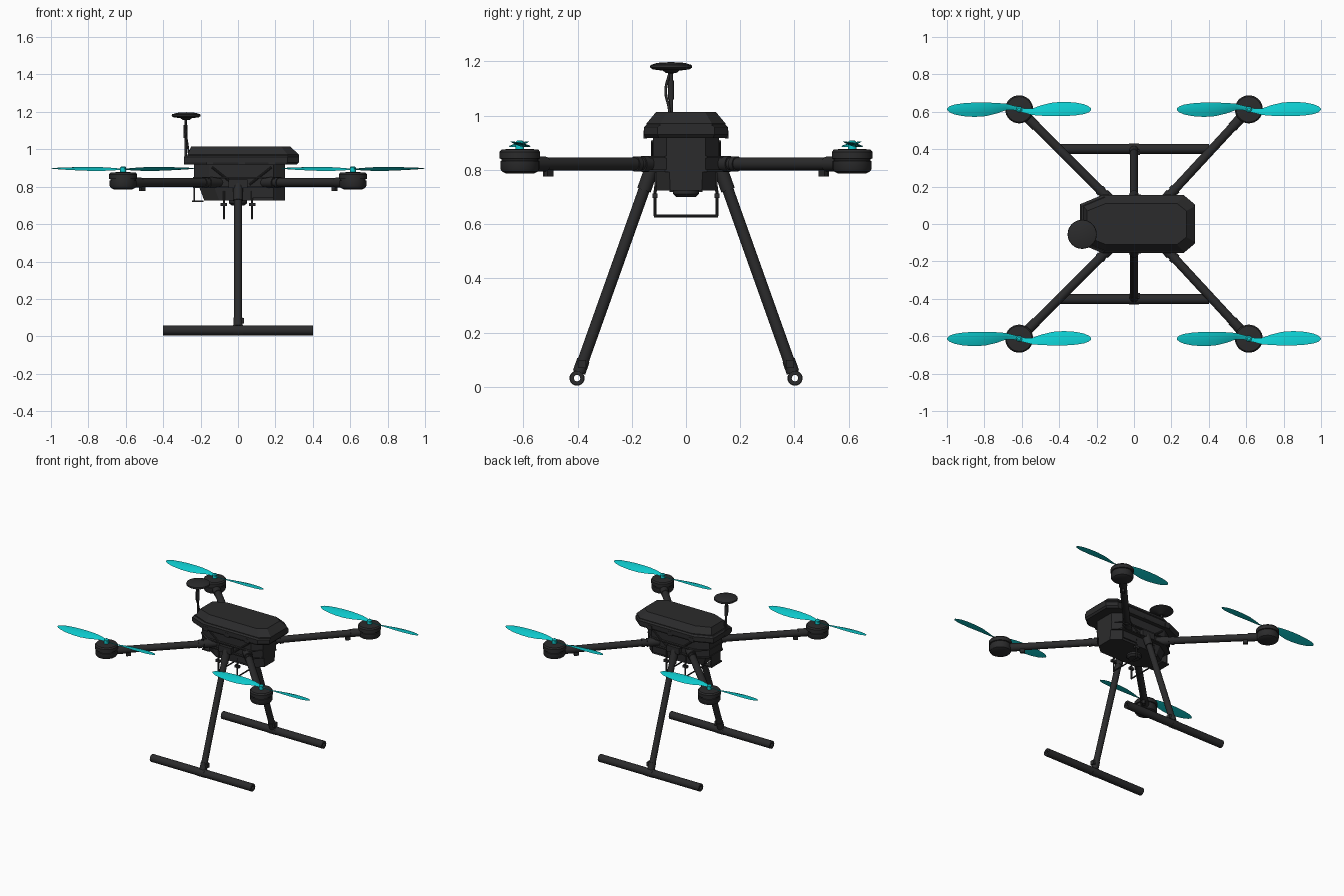
import bpy, bmesh, math
from mathutils import Vector, Matrix

old = bpy.data.objects.get("Cube")
if old:
    bpy.data.objects.remove(old, do_unlink=True)


def material(name, rgb):
    m = bpy.data.materials.new(name)
    m.use_nodes = True
    m.diffuse_color = (*rgb, 1)
    b = m.node_tree.nodes["Principled BSDF"]
    b.inputs["Base Color"].default_value = (*rgb, 1)
    b.inputs["Roughness"].default_value = 0.6
    return m


DARK = material("charcoal", (0.024, 0.024, 0.025))
TEAL = material("turquoise", (0.004, 0.6, 0.62))


def finish(bm, name, mat=DARK, smooth=True):
    bmesh.ops.remove_doubles(bm, verts=bm.verts, dist=1e-5)
    bmesh.ops.recalc_face_normals(bm, faces=bm.faces)
    me = bpy.data.meshes.new(name)
    bm.to_mesh(me)
    bm.free()
    me.materials.append(mat)
    ob = bpy.data.objects.new(name, me)
    bpy.context.collection.objects.link(ob)
    if smooth:
        bpy.ops.object.select_all(action="DESELECT")
        ob.select_set(True)
        bpy.context.view_layer.objects.active = ob
        bpy.ops.object.shade_smooth_by_angle(angle=math.radians(32))
    return ob


def lathe(name, profile, origin, direction=(0, 0, 1), mat=DARK, n=28):
    """Spin (radius, height) points around an axis."""
    bm = bmesh.new()
    vs = [bm.verts.new((r, 0, z)) for r, z in profile]
    es = [bm.edges.new(p) for p in zip(vs, vs[1:])]
    bmesh.ops.spin(bm, geom=vs + es, cent=(0, 0, 0), axis=(0, 0, 1),
                   angle=2 * math.pi, steps=n)
    rot = Vector(direction).to_track_quat("Z", "Y").to_matrix().to_4x4()
    bm.transform(Matrix.Translation(origin) @ rot)
    return finish(bm, name, mat)


def tube(name, a, b, r, bore=0, mat=DARK, n=20):
    d = Vector(b) - Vector(a)
    L = d.length
    prof = [(bore, 0), (r, 0), (r, L), (bore, L)]
    if bore:
        prof.append((bore, 0))
    return lathe(name, prof, a, d, mat, n)


def box(name, centre, size, rot_z=0, tilt_x=0, mat=DARK):
    bm = bmesh.new()
    bmesh.ops.create_cube(bm, size=1, matrix=Matrix.Translation(centre)
                          @ Matrix.Rotation(rot_z, 4, "Z") @ Matrix.Rotation(tilt_x, 4, "X")
                          @ Matrix.Diagonal((*size, 1)))
    return finish(bm, name, mat, False)


def loft(name, sections, mat=DARK, smooth=False, closed=True):
    """Skin a list of equal-length rings and cap both ends."""
    bm = bmesh.new()
    rings = [[bm.verts.new(p) for p in s] for s in sections]
    n = len(rings[0])
    for a, b in zip(rings, rings[1:]):
        for i in range(n):
            j = (i + 1) % n
            bm.faces.new((a[i], a[j], b[j], b[i]))
    bm.faces.new(rings[0])
    bm.faces.new(rings[-1])
    return finish(bm, name, mat, smooth)


def octagon(z, x0, x1, h, cx0, cx1, cy):
    """Box outline with cut corners, cut cx0 long at the -x end and cx1 at +x."""
    half = [(x1, h - cy), (x1 - cx1, h), (x0 + cx0, h), (x0, h - cy)]
    return [(x, y, z) for x, y in half + [(x, -y) for x, y in reversed(half)]]


# Main body: hood, rim tray, equipment bay and lower bay
loft("hood", [octagon(0.935, -0.27, 0.325, 0.145, 0.12, 0.06, 0.05),
              octagon(0.972, -0.27, 0.325, 0.145, 0.12, 0.06, 0.05),
              octagon(1.014, -0.25, 0.28, 0.11, 0.10, 0.05, 0.04)])
loft("hood_rim", [octagon(0.918, -0.285, 0.315, 0.15, 0.12, 0.06, 0.05),
                  octagon(0.930, -0.29, 0.325, 0.155, 0.12, 0.06, 0.05),
                  octagon(0.958, -0.29, 0.325, 0.155, 0.12, 0.06, 0.05),
                  octagon(0.968, -0.28, 0.32, 0.145, 0.12, 0.06, 0.05)])
loft("equipment_bay", [octagon(0.80, -0.235, 0.25, 0.122, 0.08, 0.06, 0.05),
                       octagon(0.92, -0.235, 0.25, 0.122, 0.08, 0.06, 0.05)])
loft("lower_bay", [octagon(0.725, -0.18, 0.25, 0.108, 0.08, 0.06, 0.05),
                   octagon(0.805, -0.21, 0.25, 0.112, 0.08, 0.06, 0.05)])
for i, z in enumerate((0.797, 0.848)):
    loft(f"frame_plate_{i}", [octagon(z + dz, -0.24, 0.25, 0.138, 0.08, 0.06, 0.06)
                              for dz in (-0.004, 0.004)])
box("rear_flap", (-0.215, 0, 0.722), (0.06, 0.12, 0.008))
box("rear_flap_stay", (-0.235, 0, 0.757), (0.008, 0.10, 0.075))
lathe("belly_sensor", [(0, 0), (0.035, 0), (0.048, 0.012), (0.048, 0.03), (0, 0.03)],
      (0, 0, 0.70))

# Bay trims and diagonal braces on both flanks
for s in (-1, 1):
    for i, (x0, x1) in enumerate(((-0.14, -0.02), (0.18, 0.06))):
        tube(f"brace_{i}", (x0, s * 0.124, 0.905), (x1, s * 0.124, 0.81), 0.006, n=8)
    for x in (-0.15, 0.02, 0.18):
        box("hood_latch", (x, s * 0.15, 0.93), (0.035, 0.014, 0.03))
    box("side_cover", (0.13, s * 0.112, 0.765), (0.11, 0.01, 0.05))

# Payload rails under the belly
for x in (-0.075, 0.075):
    tube("payload_rail", (x, -0.118, 0.63), (x, 0.118, 0.63), 0.005, n=10)
    for y in (-0.115, 0.115):
        tube("payload_hanger", (x, y, 0.63), (x, y, 0.72), 0.006, n=10)
        box("hanger_clamp", (x, y, 0.705), (0.035, 0.018, 0.016))
        tube("hanger_strut", (x, y, 0.71), (x, y * 0.9, 0.80), 0.006, n=10)

# Landing gear: leg, clamp, tee joint and hollow skid on each side
for s, side in ((-1, "front"), (1, "back")):
    foot = Vector((0, s * 0.402, 0.032))
    top = Vector((0, s * 0.125, 0.81))
    d = (top - foot).normalized()
    tube(f"{side}_leg", foot + d * 0.022, top, 0.021)
    tube(f"{side}_leg_sleeve", foot + d * 0.022, foot + d * 0.07, 0.024)
    tube(f"{side}_leg_socket", top - d * 0.09, top, 0.026)
    box(f"{side}_leg_bracket", (0, s * 0.128, 0.815), (0.10, 0.04, 0.045))
    box(f"{side}_leg_clamp", foot + d * 0.055 + Vector((0.022, 0, 0)), (0.022, 0.03, 0.03))
    for e in (-1, 1):
        tube(f"{side}_skid", foot + Vector((e * 0.024, 0, 0)),
             foot + Vector((e * 0.40, 0, 0)), 0.0265, 0.012)
    tube(f"{side}_skid_joint", foot - Vector((0.026, 0, 0)),
         foot + Vector((0.026, 0, 0)), 0.028, 0.012)

# Propeller blade stations: distance, chord, sideways offset, pitch in degrees
STATIONS = [(0.0, 0.026, 0.0, 10), (0.03, 0.026, -0.008, 22), (0.07, 0.038, -0.013, 24),
            (0.12, 0.060, -0.006, 20), (0.18, 0.076, 0.0, 16), (0.24, 0.079, 0.002, 13),
            (0.30, 0.070, 0.002, 11), (0.345, 0.054, 0.001, 9), (0.372, 0.033, 0.0, 8),
            (0.385, 0.008, 0.0, 8)]
SECTION = [(-0.5, 0), (-0.25, 0.045), (0.1, 0.06), (0.5, 0),
           (0.1, -0.03), (-0.25, -0.025)]


def blade(hub, s):
    rings = []
    for x, c, off, pitch in STATIONS:
        a = math.radians(-pitch)
        ring = []
        for u, t in SECTION:
            y, z = c * u, c * t
            yy = y * math.cos(a) - z * math.sin(a) + off
            zz = y * math.sin(a) + z * math.cos(a)
            ring.append((hub[0] + s * x, hub[1] + s * yy, hub[2] + zz + x * 0.012))
        rings.append(ring)
    loft("propeller_blade", rings, TEAL, True)


MOTOR = [(0, 0.786), (0.05, 0.786), (0.066, 0.794), (0.072, 0.804), (0.072, 0.832),
         (0.068, 0.834), (0.068, 0.840), (0.075, 0.842), (0.075, 0.866), (0.068, 0.875),
         (0.03, 0.878), (0, 0.878)]

# Four arms, each with clamp, motor and propeller
for sx in (-1, 1):
    for sy in (-1, 1):
        mx, my = sx * 0.614, sy * 0.613
        root = Vector((0.13 if sx > 0 else -0.09, sy * 0.09, 0.822))
        end = Vector((mx, my, 0.822))
        d = (end - root).normalized()
        yaw = math.atan2(d.y, d.x)
        tube("arm", root, end - d * 0.03, 0.0235)
        tube("arm_socket", root, root + d * 0.10, 0.029)
        tube("arm_collar", root + d * 0.115, root + d * 0.135, 0.028)
        tube("motor_sleeve", end - d * 0.13, end - d * 0.05, 0.027)
        box("arm_lamp", end - d * 0.145 + Vector((0, 0, -0.033)), (0.03, 0.018, 0.026), yaw)
        lathe("motor", MOTOR, (mx, my, 0), n=32)
        lathe("propeller_hub", [(0, 0), (0.016, 0), (0.016, 0.026), (0.008, 0.032), (0, 0.032)],
              (mx, my, 0.877), mat=TEAL, n=16)
        for s in (-1, 1):
            blade((mx, my, 0.893), s)

# Antenna mast with dish and cable
ax, ay = -0.28, -0.055
box("mast_foot", (ax + 0.015, ay, 0.94), (0.05, 0.06, 0.045))
tube("mast", (ax, ay, 0.92), (ax, ay, 1.17), 0.007, n=12)
tube("mast_grip", (ax, ay, 1.06), (ax, ay, 1.13), 0.011, n=12)
lathe("antenna_dish", [(0, 1.155), (0.02, 1.158), (0.03, 1.166), (0.068, 1.171),
                       (0.078, 1.178), (0.076, 1.187), (0.05, 1.195), (0, 1.198)],
      (ax + 0.003, ay, 0), n=32)
cu = bpy.data.curves.new("antenna_cable", "CURVE")
cu.dimensions = "3D"
cu.bevel_depth = 0.005
cu.bevel_resolution = 2
sp = cu.splines.new("BEZIER")
path = [(ax, ay - 0.005, 1.16), (ax, ay - 0.02, 1.09), (ax + 0.01, ay - 0.008, 1.03),
        (ax + 0.02, ay, 0.95)]
sp.bezier_points.add(len(path) - 1)
for bp, p in zip(sp.bezier_points, path):
    bp.co = p
    bp.handle_left_type = bp.handle_right_type = "AUTO"
cu.materials.append(DARK)
bpy.context.collection.objects.link(bpy.data.objects.new("antenna_cable", cu))
